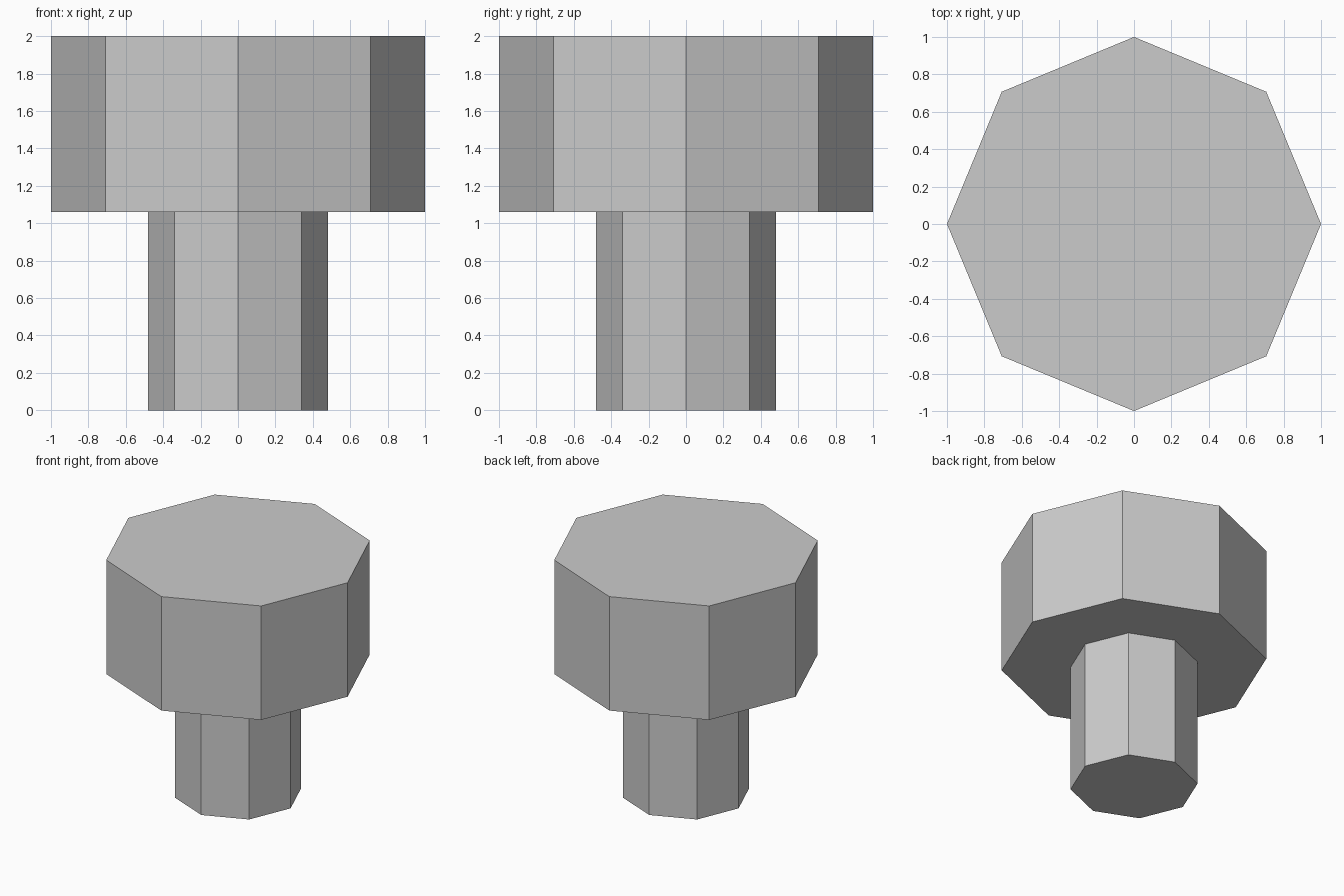
import bpy

cube = bpy.data.objects.get("Cube")
if cube:
    bpy.data.objects.remove(cube, do_unlink=True)

# One plain grey for the whole model
grey = bpy.data.materials.new("light_grey")
grey.use_nodes = True
colour = (0.6, 0.6, 0.6, 1)
grey.diffuse_color = colour
grey.node_tree.nodes["Principled BSDF"].inputs["Base Color"].default_value = colour


def octagonal_prism(name, radius, bottom, top):
    """Flat-shaded eight-sided prism with corners on the x and y axes."""
    bpy.ops.mesh.primitive_cylinder_add(
        vertices=8, radius=radius, depth=top - bottom,
        location=(0, 0, (bottom + top) / 2))
    part = bpy.context.object
    part.name = part.data.name = name
    part.data.materials.append(grey)
    return part


# Narrow stem carrying a wide head
SHOULDER = 1.06
octagonal_prism("stem", 0.48, 0, SHOULDER)
octagonal_prism("head", 1, SHOULDER, 2)
